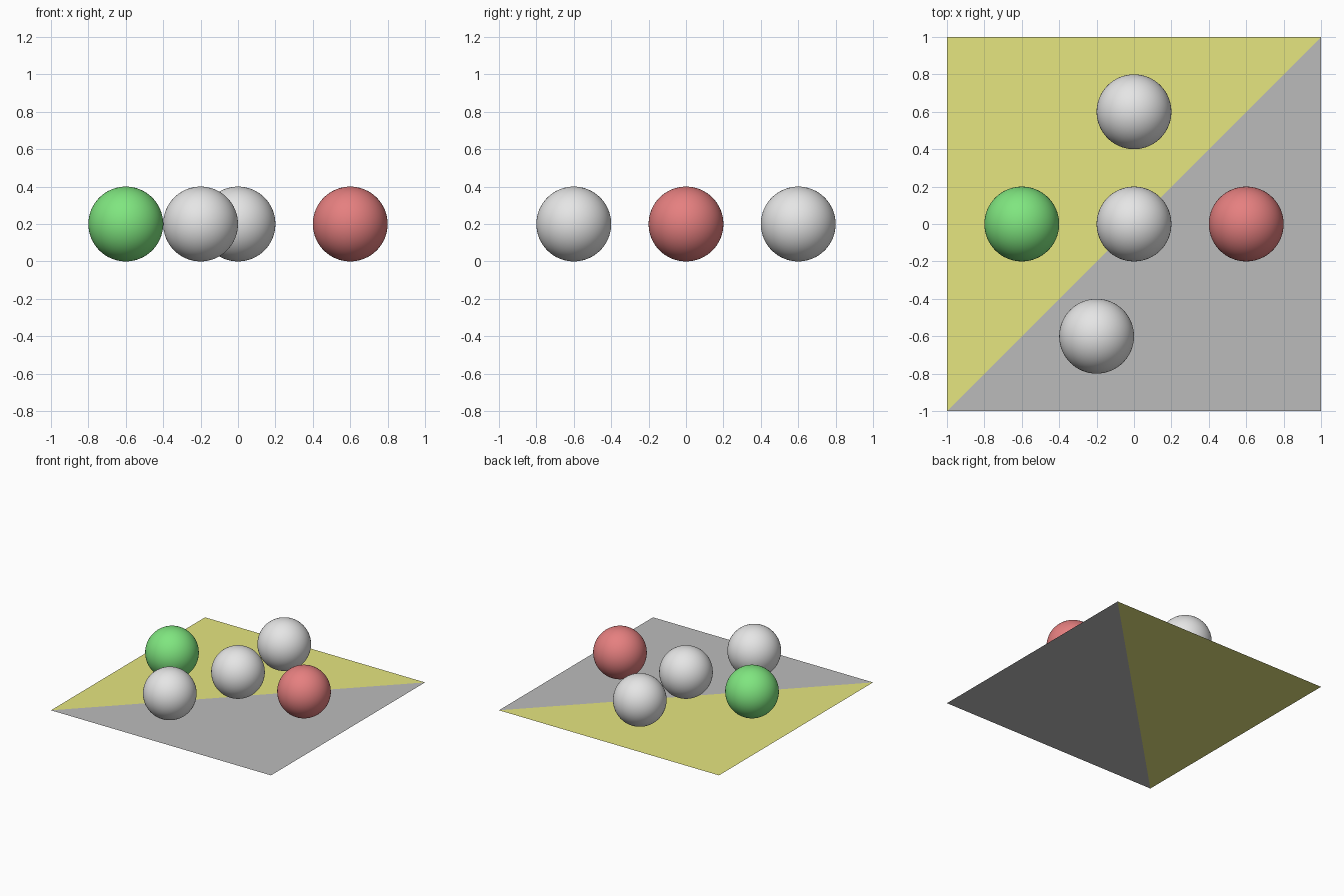
import bpy
import bmesh

if "Cube" in bpy.data.objects:
    bpy.data.objects.remove(bpy.data.objects["Cube"])


def material(name, rgb):
    m = bpy.data.materials.new(name)
    m.diffuse_color = (*rgb, 1.0)
    m.use_nodes = True
    m.node_tree.nodes["Principled BSDF"].inputs["Base Color"].default_value = m.diffuse_color
    return m


yellow = material("yellow", (0.787, 0.787, 0.214))
grey = material("grey", (0.5, 0.5, 0.5))
white = material("light_grey", (0.787, 0.787, 0.787))
green = material("green", (0.214, 0.787, 0.214))
red = material("red", (0.787, 0.214, 0.214))

# Flat square floor, split along its diagonal into two coloured triangles
mesh = bpy.data.meshes.new("floor")
bm = bmesh.new()
corners = [bm.verts.new((x, y, 0)) for x, y in ((-1, -1), (1, -1), (1, 1), (-1, 1))]
for slot, (a, b, c) in enumerate(((0, 1, 2), (0, 2, 3))):
    bm.faces.new((corners[a], corners[b], corners[c])).material_index = slot
bm.to_mesh(mesh)
bm.free()
mesh.materials.append(grey)
mesh.materials.append(yellow)
floor = bpy.data.objects.new("floor", mesh)
bpy.context.collection.objects.link(floor)

# Balls resting on the floor
R = 0.2
for name, x, y, mat in (
    ("centre_ball", 0, 0, white),
    ("back_ball", 0, 0.6, white),
    ("front_ball", -0.2, -0.6, white),
    ("left_ball", -0.6, 0, green),
    ("right_ball", 0.6, 0, red),
):
    bpy.ops.mesh.primitive_uv_sphere_add(segments=64, ring_count=32, radius=R, location=(x, y, R))
    ball = bpy.context.object
    ball.name = name
    ball.data.materials.append(mat)
    bpy.ops.object.shade_smooth()
